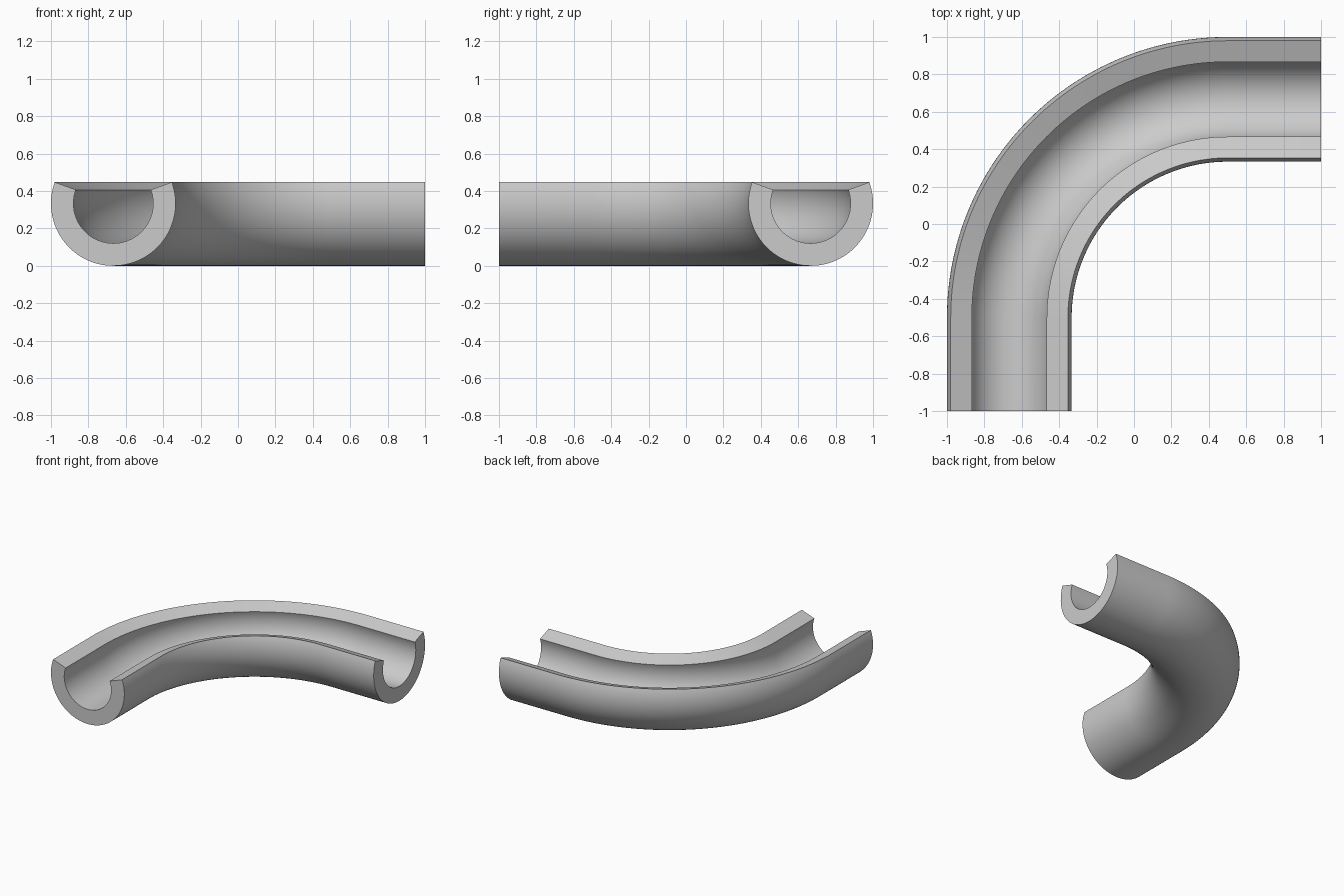
import bpy, bmesh
from math import sin, cos, pi, radians
from mathutils import Vector

cube = bpy.data.objects.get("Cube")
if cube:
    bpy.data.objects.remove(cube, do_unlink=True)

OUTER, INNER = 1 / 3, 0.213      # pipe wall radii
RIM = radians(20)                # the wall rises this far past half round
BEND = 0.5                       # bend centre at (BEND, -BEND)
BEND_RADIUS = 2 / 3 + BEND
ARC_STEPS, BEND_STEPS = 64, 64

grey = bpy.data.materials.new("Plain grey")
grey.use_nodes = True
colour = (0.6, 0.6, 0.6, 1)
grey.diffuse_color = colour
grey.node_tree.nodes["Principled BSDF"].inputs["Base Color"].default_value = colour


def arc(radius):
    """Open trough arc, from the outer rim down and round to the inner rim."""
    start, sweep = pi - RIM, pi + 2 * RIM
    return [(radius * cos(start + sweep * i / ARC_STEPS),
             radius * sin(start + sweep * i / ARC_STEPS)) for i in range(ARC_STEPS + 1)]


# Closed wall section: outer arc, then inner arc back
section = arc(OUTER) + arc(INNER)[::-1]

# Path stations: straight end, quarter bend, straight end
stations = [(Vector((BEND - BEND_RADIUS, -1, OUTER)), Vector((1, 0, 0)))]
for i in range(BEND_STEPS + 1):
    a = pi - pi / 2 * i / BEND_STEPS
    inward = Vector((-cos(a), -sin(a), 0))
    stations.append((Vector((BEND, -BEND, OUTER)) - inward * BEND_RADIUS, inward))
stations.append((Vector((1, BEND_RADIUS - BEND, OUTER)), Vector((0, -1, 0))))

# Sweep the section along the path
bm = bmesh.new()
rings = [[bm.verts.new(p + inward * u + Vector((0, 0, v))) for u, v in section]
         for p, inward in stations]
n = len(section)
for r0, r1 in zip(rings, rings[1:]):
    for j in range(n):
        k = (j + 1) % n
        bm.faces.new((r0[j], r0[k], r1[k], r1[j]))

# End caps as strips across the wall
for ring in (rings[0], rings[-1]):
    for j in range(ARC_STEPS):
        bm.faces.new((ring[j], ring[j + 1], ring[n - 2 - j], ring[n - 1 - j]))
bmesh.ops.recalc_face_normals(bm, faces=bm.faces)

mesh = bpy.data.meshes.new("curved_trough")
bm.to_mesh(mesh)
bm.free()
mesh.materials.append(grey)
trough = bpy.data.objects.new("curved_trough", mesh)
bpy.context.collection.objects.link(trough)

# Smooth walls, crisp rims and ends
bpy.ops.object.select_all(action='DESELECT')
trough.select_set(True)
bpy.context.view_layer.objects.active = trough
bpy.ops.object.shade_smooth_by_angle(angle=radians(30))
